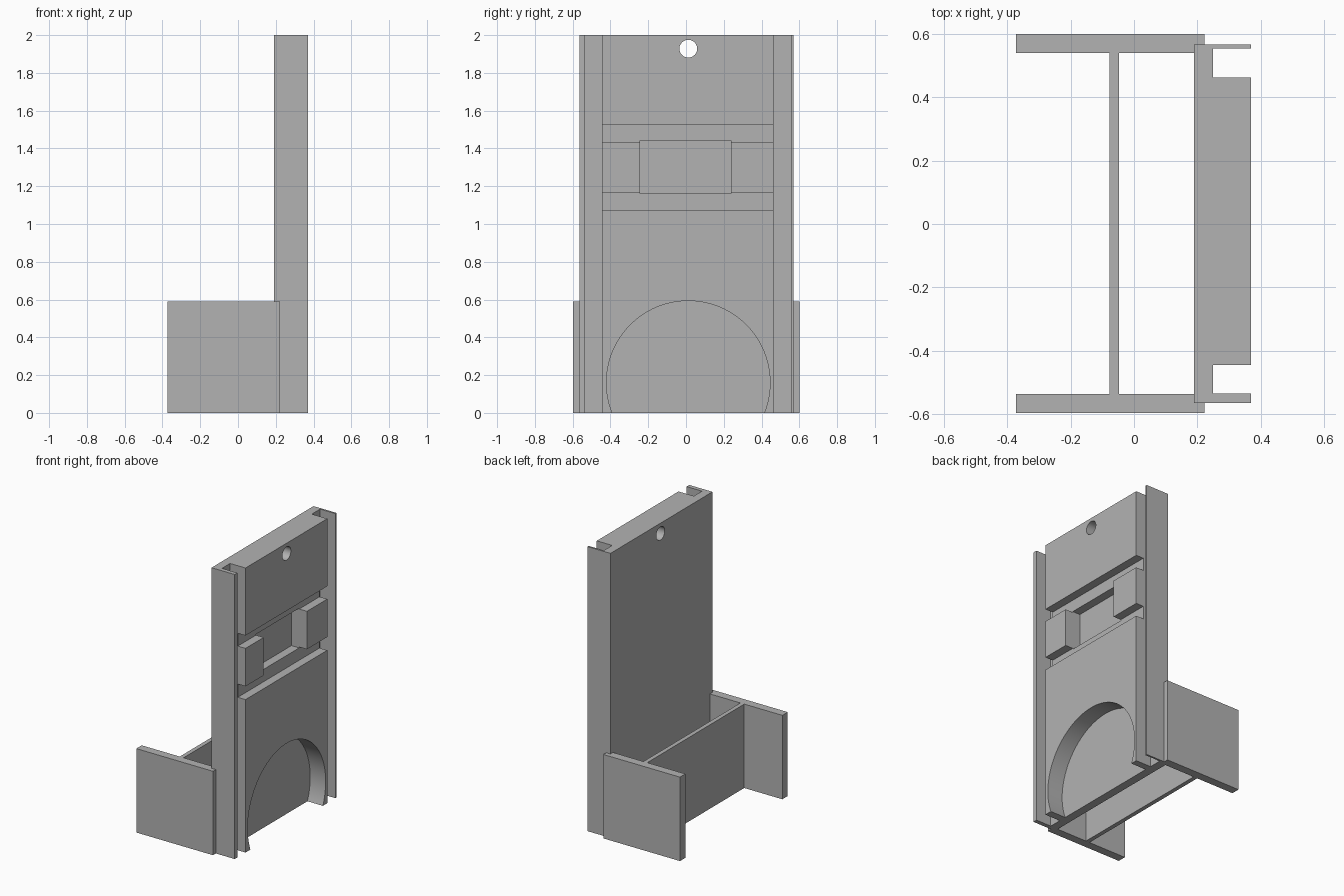
import bpy
import bmesh
import math
from mathutils import Matrix

if "Cube" in bpy.data.objects:
    bpy.data.objects.remove(bpy.data.objects["Cube"], do_unlink=True)

grey = bpy.data.materials.new("plain grey")
grey.use_nodes = True
colour = (0.45, 0.45, 0.45, 1)
grey.diffuse_color = colour
grey.node_tree.nodes["Principled BSDF"].inputs["Base Color"].default_value = colour


def add_object(name, bm):
    bmesh.ops.recalc_face_normals(bm, faces=bm.faces)
    mesh = bpy.data.meshes.new(name)
    bm.to_mesh(mesh)
    bm.free()
    mesh.materials.append(grey)
    obj = bpy.data.objects.new(name, mesh)
    bpy.context.scene.collection.objects.link(obj)
    return obj


def prism(name, outline, height):
    """Extrude an outline in x and y upwards from the ground."""
    bm = bmesh.new()
    face = bm.faces.new([bm.verts.new((x, y, 0)) for x, y in outline])
    new = bmesh.ops.extrude_face_region(bm, geom=[face])["geom"]
    verts = [v for v in new if isinstance(v, bmesh.types.BMVert)]
    bmesh.ops.translate(bm, verts=verts, vec=(0, 0, height))
    return add_object(name, bm)


def box(name, xs, ys, zs):
    bm = bmesh.new()
    bmesh.ops.create_cube(bm, size=1)
    for v in bm.verts:
        for i, (low, high) in enumerate((xs, ys, zs)):
            v.co[i] = low if v.co[i] < 0 else high
    return add_object(name, bm)


def disc(name, radius, xs, y, z, sides):
    """Cylinder lying along x."""
    bm = bmesh.new()
    bmesh.ops.create_cone(bm, cap_ends=True, segments=sides, radius1=radius,
                          radius2=radius, depth=xs[1] - xs[0])
    turn = Matrix.Rotation(math.pi / 2, 4, "Y")
    bmesh.ops.transform(bm, verts=bm.verts,
                        matrix=Matrix.Translation((sum(xs) / 2, y, z)) @ turn)
    return add_object(name, bm)


# Upright panel: backing, raised centre and thin side rails
back, floor, face = 0.19, 0.25, 0.37
panel = prism("upright_panel", [
    (back, -0.565), (face, -0.565), (face, -0.535), (floor, -0.535),
    (floor, -0.445), (face, -0.445), (face, 0.463), (floor, 0.463),
    (floor, 0.555), (face, 0.555), (face, 0.568), (back, 0.568)], 2)

# Cuts: two cross grooves, a deep pocket, a round recess and a hanging hole
groove_floor = 0.31
cutters = [
    box("lower_groove_cutter", (groove_floor, 0.5), (-0.5, 0.51), (1.075, 1.168)),
    box("upper_groove_cutter", (groove_floor, 0.5), (-0.5, 0.51), (1.435, 1.525)),
    box("pocket_cutter", (floor, 0.5), (-0.243, 0.237), (1.162, 1.441)),
    disc("recess_cutter", 0.433, (floor, 0.5), 0.012, 0.16, 96),
    disc("hole_cutter", 0.047, (0, 0.5), 0.012, 1.928, 48),
]
bpy.context.view_layer.objects.active = panel
for cutter in cutters:
    mod = panel.modifiers.new(cutter.name, "BOOLEAN")
    mod.operation = "DIFFERENCE"
    mod.solver = "EXACT"
    mod.object = cutter
    bpy.ops.object.modifier_apply(modifier=mod.name)
    bpy.data.objects.remove(cutter, do_unlink=True)

# Smooth the round walls only
bpy.ops.object.select_all(action="DESELECT")
panel.select_set(True)
bpy.ops.object.shade_smooth_by_angle(angle=math.radians(30))

# Base: two side plates joined by a thin cross web
top = 0.59
for name, ys in (("right_side_plate", (-0.597, -0.537)),
                 ("left_side_plate", (0.54, 0.6))):
    box(name, (-0.373, 0.223), ys, (0, top))
box("cross_web", (-0.077, -0.047), (-0.537, 0.54), (0, top))
